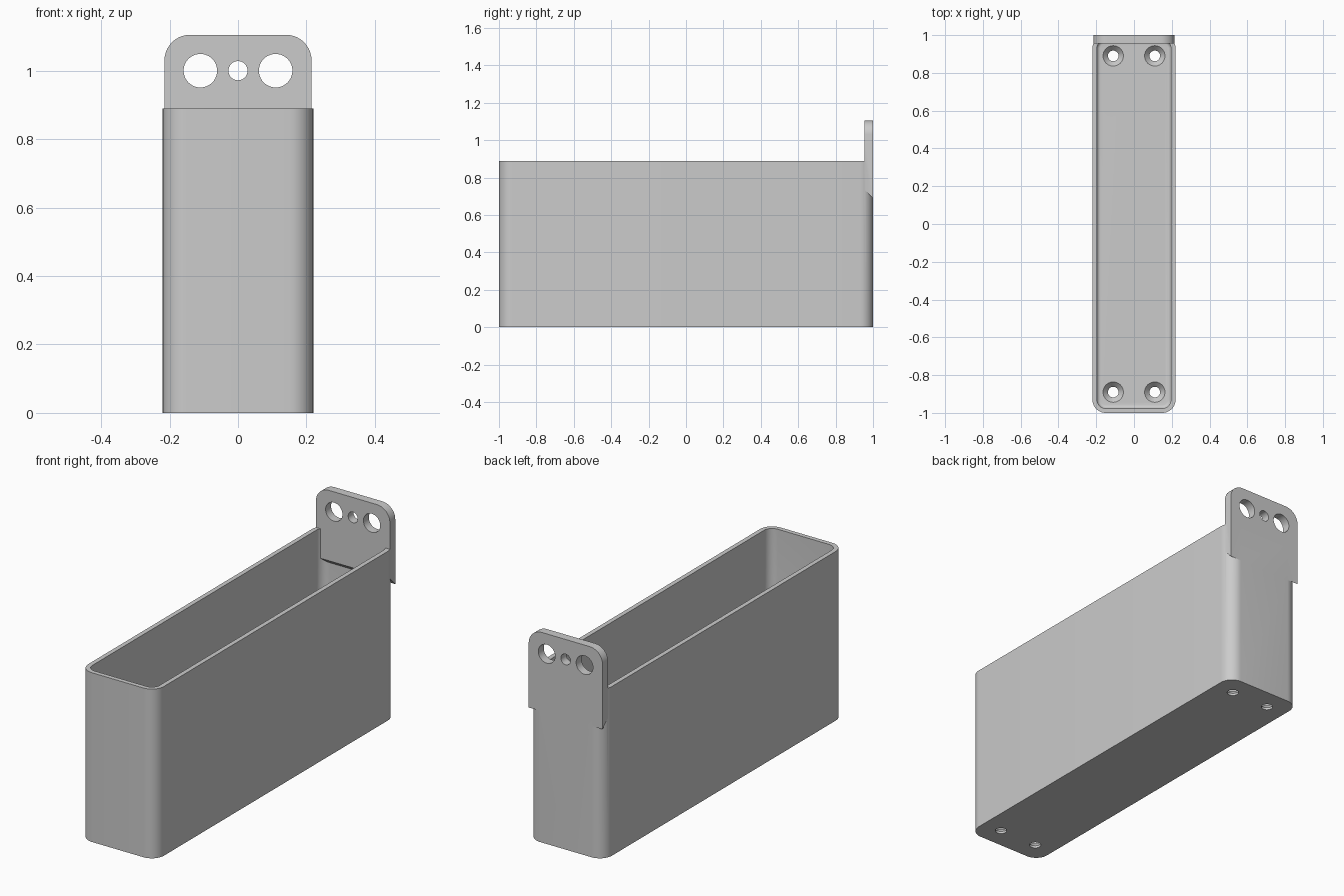
import bpy, bmesh
from math import sin, cos, pi, radians

if "Cube" in bpy.data.objects:
    bpy.data.objects.remove(bpy.data.objects["Cube"], do_unlink=True)

grey = bpy.data.materials.new("plain grey")
grey.use_nodes = True
colour = (0.6, 0.6, 0.6, 1)
grey.diffuse_color = colour
grey.node_tree.nodes["Principled BSDF"].inputs["Base Color"].default_value = colour


def arc(cx, cy, r, start, sweep=90, n=10):
    angles = [radians(start + sweep * i / n) for i in range(n + 1)]
    return [(cx + r * cos(a), cy + r * sin(a)) for a in angles]


def rounded_rect(inset, z):
    """Tray outline moved inwards by inset, at height z."""
    x, y, r = 0.22 - inset, 1 - inset, 0.07 - inset
    pts = (arc(x - r, y - r, r, 0) + arc(r - x, y - r, r, 90)
           + arc(r - x, r - y, r, 180) + arc(x - r, r - y, r, 270))
    return [(px, py, z) for px, py in pts]


def loft(name, rings):
    """Closed solid through rings of equal point count."""
    bm = bmesh.new()
    loops = [[bm.verts.new(p) for p in ring] for ring in rings]
    n = len(loops[0])
    for a, b in zip(loops, loops[1:]):
        for i in range(n):
            j = (i + 1) % n
            bm.faces.new((a[i], a[j], b[j], b[i]))
    bm.faces.new(loops[0][::-1])
    bm.faces.new(loops[-1])
    bmesh.ops.recalc_face_normals(bm, faces=bm.faces)
    mesh = bpy.data.meshes.new(name)
    bm.to_mesh(mesh)
    bm.free()
    mesh.materials.append(grey)
    obj = bpy.data.objects.new(name, mesh)
    bpy.context.collection.objects.link(obj)
    return obj


def combine(target, other, operation):
    mod = target.modifiers.new(operation, "BOOLEAN")
    mod.operation, mod.object, mod.solver = operation, other, "EXACT"
    bpy.context.view_layer.objects.active = target
    bpy.ops.object.modifier_apply(modifier=mod.name)
    bpy.data.objects.remove(other, do_unlink=True)


def circle(x, y, r):
    return arc(x, y, r, 0, 360 * 39 / 40, 39)


# Tray with an open top and softened floor edge
tray = loft("tray", [rounded_rect(0, 0), rounded_rect(0, 0.89)])
steps = [(0.024 + 0.018 * (1 - sin(a)), 0.04 + 0.018 * (1 - cos(a)))
         for a in (i * pi / 8 for i in range(5))]
cavity = loft("cavity", [rounded_rect(i, z) for i, z in steps] + [rounded_rect(0.024, 1)])
combine(tray, cavity, "DIFFERENCE")

# Hanging plate, rounded above and sloped along its lower edge
top, half, r = 1.105, 0.215, 0.075
upper = arc(half - r, top - r, r, 0) + arc(r - half, top - r, r, 90)


def plate_ring(y, bottom):
    return [(x, y, z) for x, z in upper + [(-half, bottom), (half, bottom)]]


plate = loft("hanging_plate", [plate_ring(0.955, 0.735), plate_ring(1, 0.69)])
combine(tray, plate, "UNION")

# Mounting holes through the plate
for x, r in ((-0.11, 0.049), (0, 0.028), (0.11, 0.049)):
    ring = circle(x, 1.0, r)
    hole = loft("plate_hole", [[(px, y, pz) for px, pz in ring] for y in (0.9, 1.1)])
    combine(tray, hole, "DIFFERENCE")

# Countersunk screw holes through the floor
for x in (-0.11, 0.11):
    for y in (-0.89, 0.89):
        levels = ((0.028, -0.05), (0.028, 0.012), (0.054, 0.04), (0.054, 0.06))
        hole = loft("screw_hole", [[(px, py, z) for px, py in circle(x, y, r)]
                                   for r, z in levels])
        combine(tray, hole, "DIFFERENCE")

bpy.ops.object.select_all(action="DESELECT")
tray.select_set(True)
bpy.context.view_layer.objects.active = tray
bpy.ops.object.shade_smooth_by_angle(angle=radians(30))
